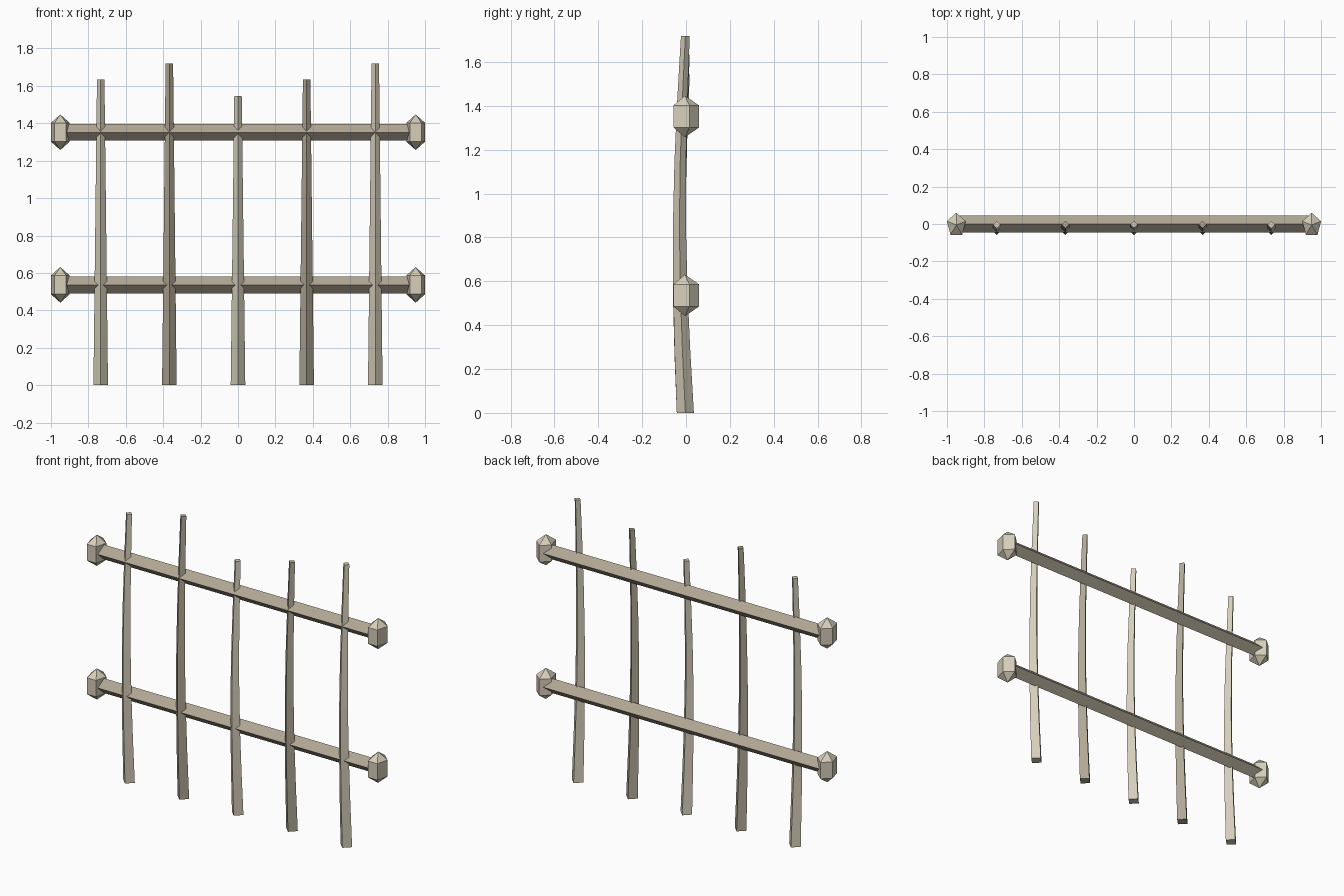
import bpy, bmesh, math
from mathutils import Vector

cube = bpy.data.objects.get("Cube")
if cube:
    bpy.data.objects.remove(cube, do_unlink=True)


def material(name, rgb):
    m = bpy.data.materials.new(name)
    m.use_nodes = True
    m.diffuse_color = (*rgb, 1)
    m.node_tree.nodes["Principled BSDF"].inputs["Base Color"].default_value = (*rgb, 1)
    return m


pale = material("pale_wood", (0.68, 0.62, 0.49))
dark = material("dark_wood", (0.44, 0.39, 0.30))


def loft(name, rings, mat):
    """Skin a list of rings of points; a ring of one point makes a tip."""
    bm = bmesh.new()
    loops = [[bm.verts.new(p) for p in ring] for ring in rings]
    for a, b in zip(loops, loops[1:]):
        n = max(len(a), len(b))
        for i in range(n):
            j = (i + 1) % n
            if len(a) == 1:
                bm.faces.new((a[0], b[j], b[i]))
            elif len(b) == 1:
                bm.faces.new((a[i], a[j], b[0]))
            else:
                bm.faces.new((a[i], a[j], b[j], b[i]))
    for end in (loops[0], loops[-1]):
        if len(end) > 2:
            bm.faces.new(end)
    bmesh.ops.recalc_face_normals(bm, faces=bm.faces)
    mesh = bpy.data.meshes.new(name)
    bm.to_mesh(mesh)
    bm.free()
    mesh.materials.append(mat)
    ob = bpy.data.objects.new(name, mesh)
    bpy.context.collection.objects.link(ob)
    return ob


def polygon(centre, u, v, sides, start=0.0):
    angles = [start + math.tau * i / sides for i in range(sides)]
    return [centre + u * math.cos(a) + v * math.sin(a) for a in angles]


X, Y, Z = Vector((1, 0, 0)), Vector((0, 1, 0)), Vector((0, 0, 1))

# Upright stakes: tapered diamond sections bowed towards the front
SEGMENTS = 6
for i, height in enumerate((1.635, 1.72, 1.545, 1.635, 1.72)):
    x = (i - 2) * 0.367
    rings = []
    for s in range(SEGMENTS + 1):
        t = s / SEGMENTS
        half = 0.039 - 0.019 * t
        centre = Vector((x, -0.003 - 0.027 * math.sin(math.pi * t), height * t))
        rings.append(polygon(centre, X * half, Y * half, 4))
    loft(f"stake_{i + 1}", rings, dark if i % 2 else pale)

# Horizontal rails with a pointed pentagonal cap at each end
for label, z in (("lower", 0.536), ("upper", 1.352)):
    rings = [polygon(Vector((x, 0, z)), Y * 0.045, Z * 0.045, 4) for x in (-0.94, 0.94)]
    loft(f"{label}_rail", rings, dark)
    for side, x in (("left", 0.95), ("right", -0.95)):
        middle = Vector((x, -0.005, z))
        rings = [[middle - Z * 0.095]]
        rings += [polygon(middle + Z * h, X * 0.053, Y * 0.065, 5, math.pi / 2)
                  for h in (-0.05, 0.05)]
        rings.append([middle + Z * 0.095])
        loft(f"{label}_{side}_cap", rings, pale)
